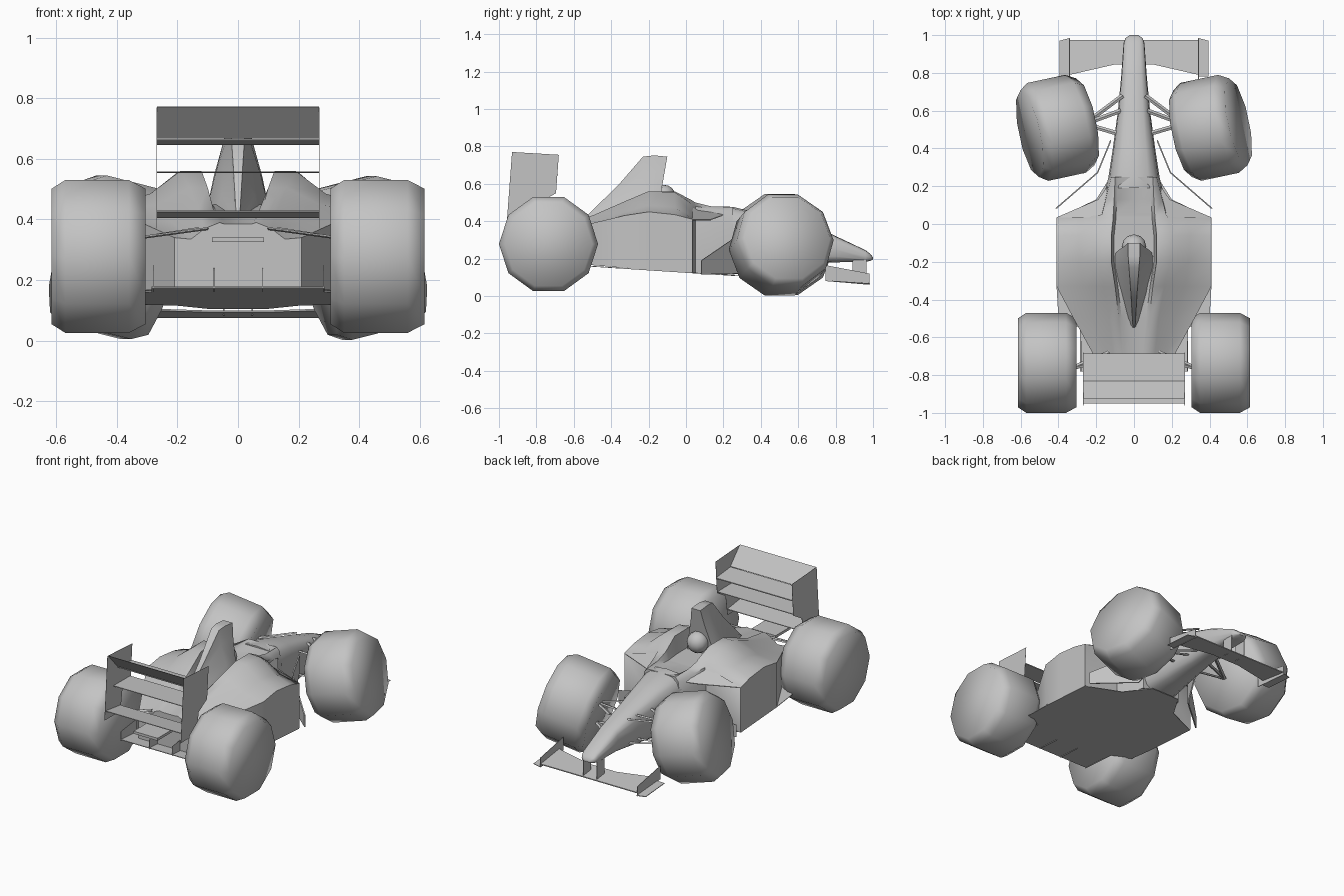
import bpy, bmesh, math
from mathutils import Vector, Matrix

cube = bpy.data.objects.get("Cube")
if cube:
    bpy.data.objects.remove(cube, do_unlink=True)

GREY = (.55, .55, .55, 1)
paint = bpy.data.materials.new("plain grey")
paint.diffuse_color = GREY
paint.use_nodes = True
paint.node_tree.nodes["Principled BSDF"].inputs["Base Color"].default_value = GREY


def finish(name, bm, smooth=None):
    """Turn a bmesh into a named, painted object."""
    bmesh.ops.remove_doubles(bm, verts=bm.verts, dist=.0002)
    bmesh.ops.recalc_face_normals(bm, faces=bm.faces)
    mesh = bpy.data.meshes.new(name)
    bm.to_mesh(mesh)
    bm.free()
    mesh.materials.append(paint)
    obj = bpy.data.objects.new(name, mesh)
    bpy.context.collection.objects.link(obj)
    if smooth:
        bpy.ops.object.select_all(action='DESELECT')
        obj.select_set(True)
        bpy.context.view_layer.objects.active = obj
        bpy.ops.object.shade_smooth_by_angle(angle=math.radians(smooth))
    return obj


def loft(name, rings, smooth=None):
    """Skin a list of closed rings and cap both ends."""
    bm = bmesh.new()
    rows = [[bm.verts.new(p) for p in ring] for ring in rings]
    n = len(rows[0])
    for a, b in zip(rows, rows[1:]):
        for i in range(n):
            j = (i + 1) % n
            bm.faces.new((a[i], a[j], b[j], b[i]))
    bm.faces.new(rows[0])
    bm.faces.new(rows[-1][::-1])
    return finish(name, bm, smooth)


def slab(name, points, offset):
    """Flat panel: an outline pushed along an offset vector."""
    offset = Vector(offset)
    base = [Vector(p) for p in points]
    return loft(name, [base, [p + offset for p in base]])


def crosswise(name, outline, half):
    """Panel spanning the car, drawn as a side outline in y and z."""
    return slab(name, [(-half, y, z) for y, z in outline], (2 * half, 0, 0))


def both_sides(name, maker):
    for label, side in (("left", 1), ("right", -1)):
        maker(f"{label}_{name}", side)


def mirrored_ring(y, half):
    """Full ring from a half section that starts and ends on the centre line."""
    return [(x, y, z) for x, z in half] + [(-x, y, z) for x, z in half[-2:0:-1]]


def bar(name, a, b, radius=.012):
    """Flattened strut between two points."""
    a, b = Vector(a), Vector(b)
    across = (b - a).cross(Vector((0, 0, 1))).normalized() * radius
    up = Vector((0, 0, radius * .4))
    ring = [across, up, -across, -up]
    loft(name, [[p + a for p in ring], [p + b for p in ring]])


# Wheels: ten-sided tyres with soft chamfered shoulders
def wheel(name, centre, steer=0, camber=0):
    turn = Matrix.Rotation(math.radians(steer), 3, 'Z') @ Matrix.Rotation(math.radians(camber), 3, 'Y')
    rings = []
    for x, r in ((-.155, .235), (-.11, .265), (.1, .265), (.155, .235)):
        rings.append([turn @ Vector((x, r * math.cos(t), r * math.sin(t))) + Vector(centre)
                      for t in (math.tau * i / 10 for i in range(10))])
    loft(name, rings, 65)


both_sides("rear_wheel", lambda n, s: wheel(n, (s * .46, -.735, .278)))
both_sides("front_wheel", lambda n, s: wheel(n, (s * .405, .51, .274), 12, -14 * s))


# Nose: rounded tapering sections (y, half width, bottom, top)
def nose_ring(y, w, low, high):
    ring = []
    for i in range(16):
        c, s = math.cos(math.tau * i / 16), math.sin(math.tau * i / 16)
        ring.append((w * math.copysign(abs(c) ** .6, c), y,
                     (low + high) / 2 + (high - low) / 2 * math.copysign(abs(s) ** .6, s)))
    return ring


loft("nose", [nose_ring(*s) for s in (
    (1, .022, .195, .207), (.985, .045, .188, .225), (.96, .055, .182, .245), (.78, .068, .18, .33),
    (.6, .085, .16, .385), (.4, .112, .135, .44), (.25, .135, .115, .477), (.19, .145, .115, .478))], 50)


# Body: floor, sidepod wall, shoulder, cockpit rim and cockpit floor in each section
def body_ring(y, outer, low, wall, shoulder, high, rim, rim_z, tub):
    mid = (outer * .45 + shoulder * .55, wall * .5 + high * .5 - .02)
    return mirrored_ring(y, [(0, low), (outer, low), (outer, wall), mid, (shoulder, high),
                             (rim, rim_z), (rim - .015, tub), (0, tub)])


loft("body_and_sidepods", [body_ring(*s) for s in (
    (.25, .135, .115, .38, .12, .45, .1, .475, .475),
    (.13, .165, .12, .4, .15, .465, .105, .48, .46),
    (.05, .175, .125, .41, .17, .48, .11, .5, .45),
    (.035, .41, .125, .41, .18, .49, .11, .51, .45),
    (-.06, .41, .13, .435, .2, .555, .12, .56, .45),
    (-.2, .41, .14, .45, .19, .56, .12, .56, .45),
    (-.33, .41, .15, .43, .16, .505, .1, .505, .45),
    (-.5, .32, .165, .39, .13, .43, .08, .43, .42),
    (-.7, .21, .175, .34, .11, .37, .06, .39, .385))], 60)

# Brow reaching forward over each sidepod inlet
both_sides("inlet_brow", lambda n, s: slab(
    n, [(s * .41, .035, .405), (s * .19, .13, .405), (s * .14, .2, .43), (s * .16, .035, .475)], (0, 0, .004)))


# Engine cover with the tall air intake, its mouth leaning forward at the top
def cover_ring(y, foot, top, high, lean=0):
    low = .4
    half = [(0, low), (foot, low), (foot * .55 + top * .45, low + (high - low) * .4),
            (top * 1.05, low + (high - low) * .75), (top * .7, high), (0, high)]
    return [(x, v - lean * (high - z) / (high - low), z) for x, v, z in mirrored_ring(y, half)]


loft("engine_cover", [cover_ring(*s) for s in (
    (-.1, .105, .045, .745, .06), (-.17, .11, .044, .752), (-.23, .11, .038, .745),
    (-.36, .08, .024, .595), (-.55, .02, .008, .41))], 65)

# Helmet in front of the intake
bm = bmesh.new()
bmesh.ops.create_uvsphere(bm, u_segments=12, v_segments=8, radius=.065,
                          matrix=Matrix.Translation((0, -.12, .53)))
finish("helmet", bm, 50)

# Floor tray rising gently towards the back
half = [(.1, .29), (.2, .13), (.41, .03), (.41, -.33), (.4, -.5), (.285, -.55), (.285, -.78)]
outline = half + [(-x, y) for x, y in half[::-1]]
slab("floor_tray", [(x, y, .128 - .065 * y) for x, y in outline], (0, 0, -.004))

# Tail light and diffuser fins
crosswise("tail_light", [(-.78, .325), (-.93, .325), (-.93, .341), (-.78, .341)], .085)
for x in (.08, .28):
    both_sides("diffuser_fin", lambda n, s: slab(
        n, [(s * x, -.62, .16), (s * x, -.78, .17), (s * x, -.78, .23), (s * x, -.62, .25)], (.002, 0, 0)))

# Rear wing
both_sides("rear_wing_endplate", lambda n, s: slab(
    n, [(s * .268, y, z) for y, z in ((-.93, .77), (-.68, .755), (-.695, .55), (-.78, .5), (-.8, .37), (-.96, .37))],
    (s * .001, 0, 0)))
for name, front, back, thick in (("upper_flap", (-.83, .667), (-.925, .77), .002),
                                 ("main_plane", (-.685, .645), (-.83, .66), .006),
                                 ("middle_plane", (-.7, .553), (-.87, .555), .004),
                                 ("lower_plane", (-.8, .405), (-.95, .425), .004)):
    (y, z), (v, w) = front, back
    crosswise("rear_wing_" + name, [front, back, (v, w + thick), (y, z + thick)], .268)

# Front wing with end plates, foot plates and struts
sweep = [(.34, .79), (.1, .845), (-.1, .845), (-.34, .79), (-.34, .975), (.34, .975)]
slab("front_wing", [(x, y, .075 + (.98 - y) * .14) for x, y in sweep], (0, 0, .006))
both_sides("front_wing_endplate", lambda n, s: slab(
    n, [(s * .34, .745, .08), (s * .34, .98, .06), (s * .34, .98, .12), (s * .34, .745, .165)], (s * .003, 0, 0)))
both_sides("front_wing_foot", lambda n, s: slab(
    n, [(s * .34, .78, .078), (s * .395, .78, .078), (s * .395, .97, .064), (s * .34, .985, .064)], (0, 0, .004)))
both_sides("front_wing_strut", lambda n, s: slab(
    n, [(s * .045, .89, .085), (s * .045, .965, .078), (s * .045, .965, .21), (s * .045, .89, .21)], (s * .004, 0, 0)))


# Bent deflector boards ahead of the sidepods
def deflector(name, s):
    path = [(.12, .44, .26, .36), (.19, .27, .12, .32), (.41, .08, .115, .19)]
    loft(name, [[(s * x, y, low), (s * x, y, high), (s * (x + .006), y + .004, high), (s * (x + .006), y + .004, low)]
                for x, y, low, high in path])


both_sides("deflector_board", deflector)

# Suspension arms: wishbones at the front, upper links at the back
for label, hub, roots, levels in (
        ("front_arm", (.26, .53), ((.06, .68), (.07, .6), (.09, .48)), ((.2, .21), (.33, .36))),
        ("rear_arm", (.32, -.76), ((.13, -.68), (.1, -.7)), ((.34, .37),))):
    for z, inner in levels:
        for x, y in roots:
            both_sides(label, lambda n, s: bar(n, (s * hub[0], hub[1], z), (s * x, y, inner)))
